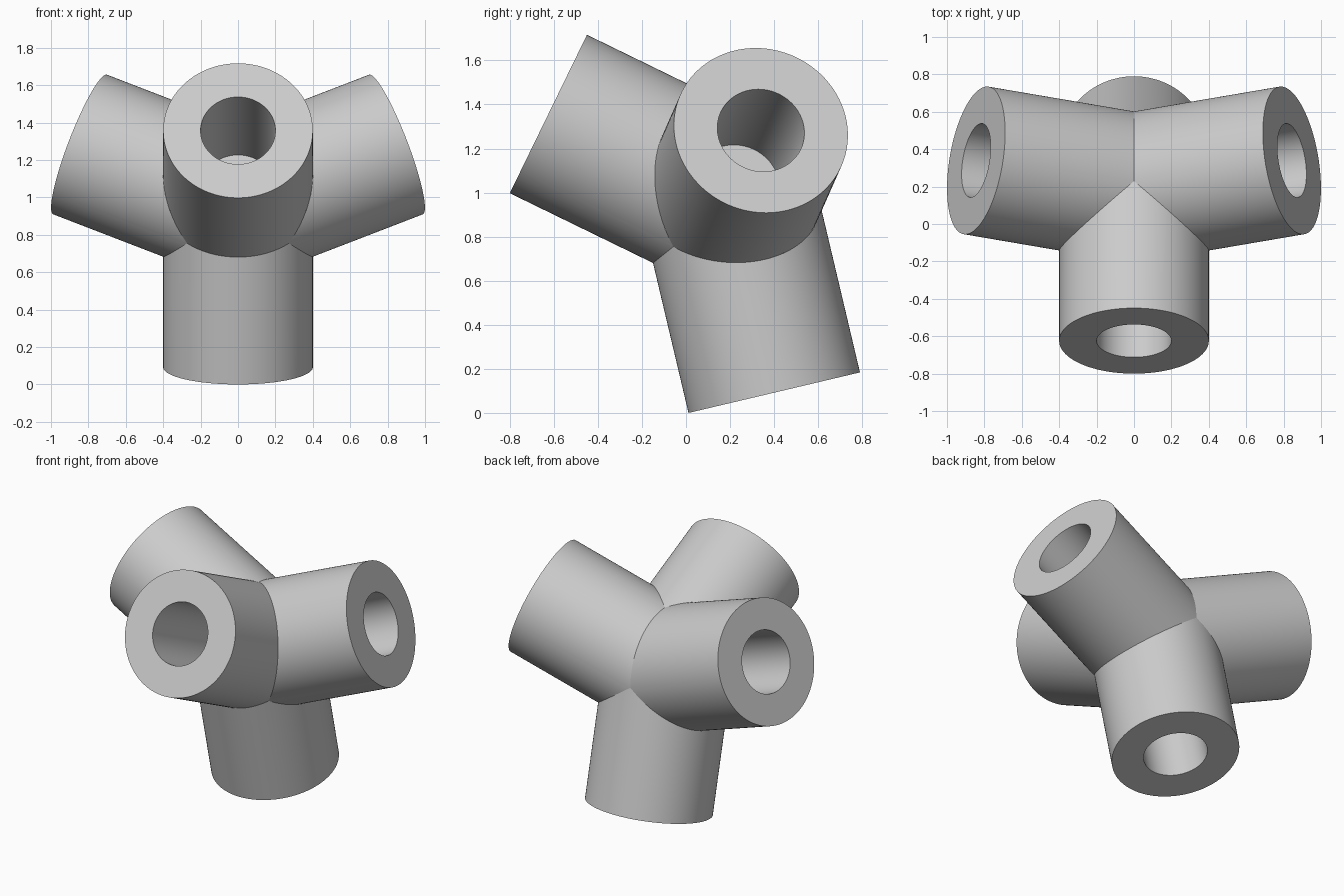
import bpy
import bmesh
from math import tau
from mathutils import Vector

cube = bpy.data.objects.get("Cube")
if cube:
    bpy.data.objects.remove(cube, do_unlink=True)

OUTER, BORE = 0.4, 0.2      # radii
CORE = 0.205                # distance from the hub centre to each socket floor
SIDES = 128
HUB = Vector((0, 0.196, 0.957))

# Arm directions out of the hub, and lengths
ARMS = {
    "bottom_arm": (Vector((0, 0.23, -0.973)).normalized(), 0.889),
    "front_arm": (Vector((0, -0.899, 0.438)).normalized(), 0.913),
    "left_arm": (Vector((0.921, 0.157, 0.355)).normalized(), 0.916),
    "right_arm": (Vector((-0.921, 0.157, 0.355)).normalized(), 0.916),
}

grey = bpy.data.materials.new("plain grey")
grey.use_nodes = True
colour = (0.6, 0.6, 0.6, 1)
grey.diffuse_color = colour
grey.node_tree.nodes["Principled BSDF"].inputs["Base Color"].default_value = colour


def make_arm(name, axis, length):
    """Tube with a blind socket, mitred against the other arms."""
    bm = bmesh.new()

    # Lathe the outer wall, end ring, bore and socket floor
    profile = [(OUTER, 0), (OUTER, length), (BORE, length), (BORE, CORE), (0, CORE)]
    verts = [bm.verts.new((r, 0, z)) for r, z in profile]
    edges = [bm.edges.new(pair) for pair in zip(verts, verts[1:])]
    bmesh.ops.spin(bm, geom=verts + edges, cent=(0, 0, 0), axis=(0, 0, 1),
                   angle=tau, steps=SIDES)
    bmesh.ops.remove_doubles(bm, verts=bm.verts, dist=1e-5)
    bmesh.ops.recalc_face_normals(bm, faces=bm.faces)
    wall = max(bm.faces, key=lambda f: f.calc_center_median().xy.length)
    centre = wall.calc_center_median()
    if wall.normal.x * centre.x + wall.normal.y * centre.y < 0:
        bmesh.ops.reverse_faces(bm, faces=bm.faces)
    bmesh.ops.transform(bm, verts=bm.verts,
                        matrix=axis.to_track_quat("Z", "Y").to_matrix().to_4x4())

    # Trim along the plane halfway between this arm and each neighbour
    for other, _ in ARMS.values():
        if other != axis:
            bmesh.ops.bisect_plane(
                bm, geom=bm.verts[:] + bm.edges[:] + bm.faces[:], dist=1e-5,
                plane_co=(0, 0, 0), plane_no=axis - other, clear_inner=True)

    mesh = bpy.data.meshes.new(name)
    bm.to_mesh(mesh)
    bm.free()
    mesh.materials.append(grey)
    arm = bpy.data.objects.new(name, mesh)
    arm.location = HUB
    bpy.context.collection.objects.link(arm)
    return arm


arms = [make_arm(name, axis, length) for name, (axis, length) in ARMS.items()]

# Smooth the round walls, keep the rims sharp
bpy.ops.object.select_all(action="DESELECT")
for arm in arms:
    arm.select_set(True)
bpy.context.view_layer.objects.active = arms[0]
bpy.ops.object.shade_smooth_by_angle(angle=0.5)
